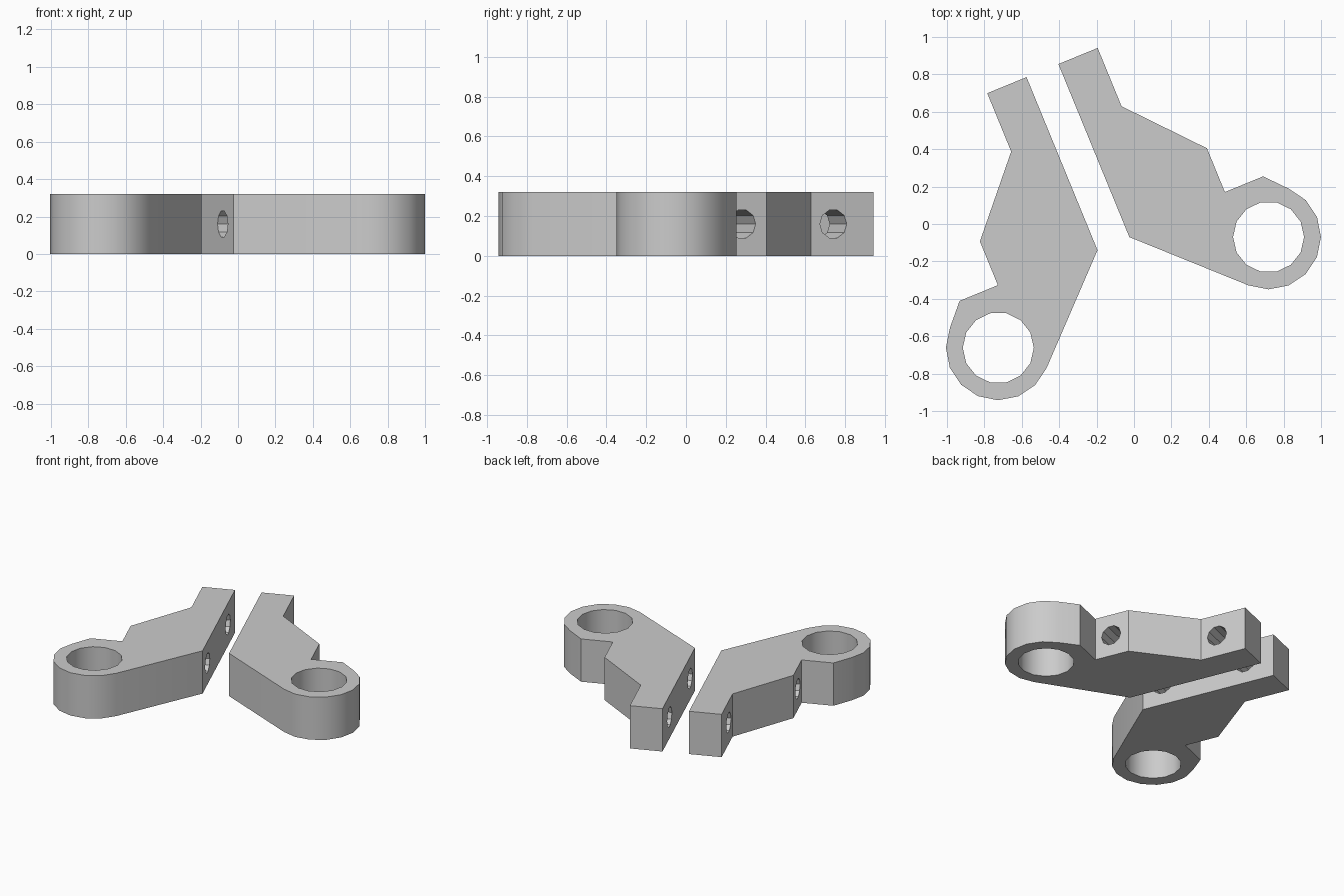
import bpy, bmesh
from math import radians, cos, sin, pi
from mathutils import Matrix, Vector

cube = bpy.data.objects.get("Cube")
if cube:
    bpy.data.objects.remove(cube, do_unlink=True)

HEIGHT = 0.32
TILT = radians(22.3)
PLACE = Matrix.Translation((-0.11, -0.105, 0)) @ Matrix.Rotation(TILT, 4, "Z")
RING = Vector((0.781, -0.282))
RING_R, BORE_R, BOLT_R = 0.28, 0.19, 0.073

grey = bpy.data.materials.new("light grey")
grey.use_nodes = True
grey.diffuse_color = (0.6, 0.6, 0.6, 1)
grey.node_tree.nodes["Principled BSDF"].inputs["Base Color"].default_value = (0.6, 0.6, 0.6, 1)


def prism(name, points, start, sweep):
    """Extrude a closed outline along the sweep vector."""
    bm = bmesh.new()
    face = bm.faces.new([bm.verts.new(Vector(p) + Vector(start)) for p in points])
    top = bmesh.ops.extrude_face_region(bm, geom=[face])["geom"]
    bmesh.ops.translate(bm, vec=sweep, verts=[v for v in top if isinstance(v, bmesh.types.BMVert)])
    bmesh.ops.recalc_face_normals(bm, faces=bm.faces)
    mesh = bpy.data.meshes.new(name)
    bm.to_mesh(mesh)
    bm.free()
    mesh.materials.append(grey)
    obj = bpy.data.objects.new(name, mesh)
    bpy.context.collection.objects.link(obj)
    obj.matrix_world = PLACE
    return obj


def circle(sides, radius, phase=0):
    return [(radius * cos(phase + 2 * pi * i / sides), radius * sin(phase + 2 * pi * i / sides))
            for i in range(sides)]


def bracket(name, side):
    # Outline: clamp face, stepped back, then the rounded ring end
    outline = [(0.092, 0), (0.092, 1.0), (0.319, 1.0), (0.319, 0.663),
               (0.656, 0.282), (0.656, 0.029), (0.877, 0.029)]
    for i in range(9):
        a = radians(45 - 22.5 * i)
        outline.append((RING.x + RING_R * cos(a), RING.y + RING_R * sin(a)))
    body = prism(name, [(side * x, y, 0) for x, y in outline], (0, 0, 0), (0, 0, HEIGHT))

    # Vertical bore through the ring
    cutters = [prism("bore_cutter", [(x, y, 0) for x, y in circle(14, BORE_R, -TILT)],
                     (side * RING.x, RING.y, -0.1), (0, 0, HEIGHT + 0.2))]
    # Two cross holes for the clamp bolts
    for along in (0.15, 0.783):
        cutters.append(prism("bolt_cutter", [(0, y, z) for y, z in circle(10, BOLT_R)],
                             (side * 0.05, along, HEIGHT / 2), (side * 0.95, 0, 0)))

    bpy.ops.object.select_all(action="DESELECT")
    bpy.context.view_layer.objects.active = body
    body.select_set(True)
    for cutter in cutters:
        cutter.hide_render = True
        mod = body.modifiers.new("hole", "BOOLEAN")
        mod.operation, mod.solver, mod.object = "DIFFERENCE", "EXACT", cutter
        bpy.ops.object.modifier_apply(modifier=mod.name)
        bpy.data.objects.remove(cutter, do_unlink=True)
    bpy.ops.object.shade_smooth_by_angle(angle=radians(30))


bracket("left_bracket", 1)
bracket("right_bracket", -1)
